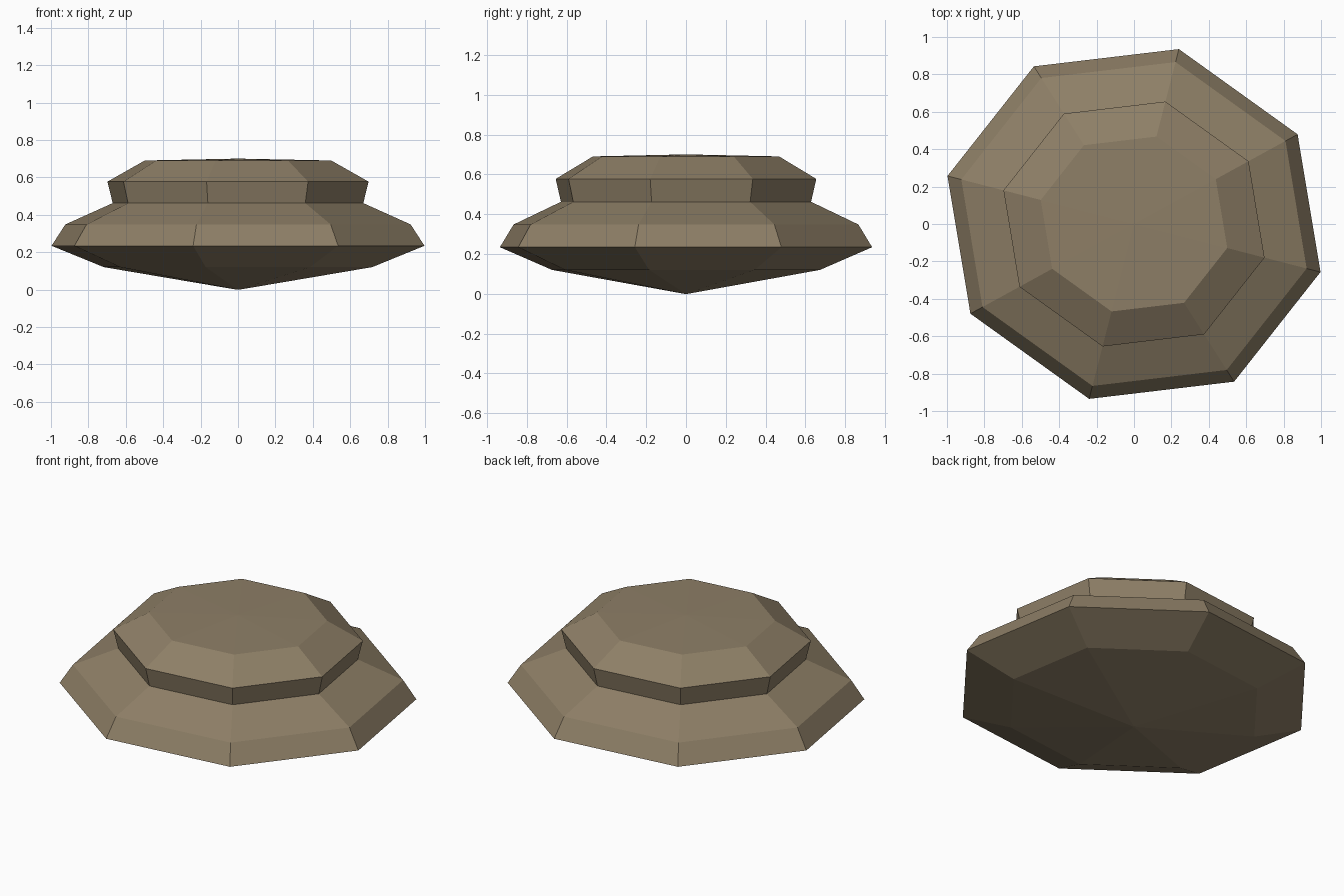
import bpy, bmesh, math
from mathutils import Vector

if "Cube" in bpy.data.objects:
    bpy.data.objects.remove(bpy.data.objects["Cube"])

# Slightly skewed octagon: half axes of the ring
U, V = Vector((0.997, -0.257, 0)), Vector((0.24, 0.935, 0))
SIDES = 8

# Profile from bottom to top: (ring scale, height)
PROFILE = [(0.01, 0.0), (0.72, 0.12), (1.0, 0.234), (0.926, 0.348),
           (0.672, 0.462), (0.70, 0.577), (0.50, 0.69), (0.01, 0.70)]

stone = bpy.data.materials.new("stone_brown")
stone.diffuse_color = (0.27, 0.212, 0.134, 1)
stone.use_nodes = True
stone.node_tree.nodes["Principled BSDF"].inputs["Base Color"].default_value = stone.diffuse_color

# Stepped stone body, lofted through the rings
bm = bmesh.new()
rings = []
for scale, z in PROFILE:
    ring = []
    for k in range(SIDES):
        t = math.tau * k / SIDES
        p = (U * math.cos(t) + V * math.sin(t)) * scale
        ring.append(bm.verts.new((p.x, p.y, z)))
    rings.append(ring)
for low, high in zip(rings, rings[1:]):
    for k in range(SIDES):
        n = (k + 1) % SIDES
        bm.faces.new((low[k], low[n], high[n], high[k]))

# Tiny end caps
bm.faces.new(rings[0][::-1])
bm.faces.new(rings[-1])
bmesh.ops.recalc_face_normals(bm, faces=bm.faces)

mesh = bpy.data.meshes.new("stepped_stone")
bm.to_mesh(mesh)
bm.free()
mesh.materials.append(stone)
bpy.context.collection.objects.link(bpy.data.objects.new("stepped_stone", mesh))
